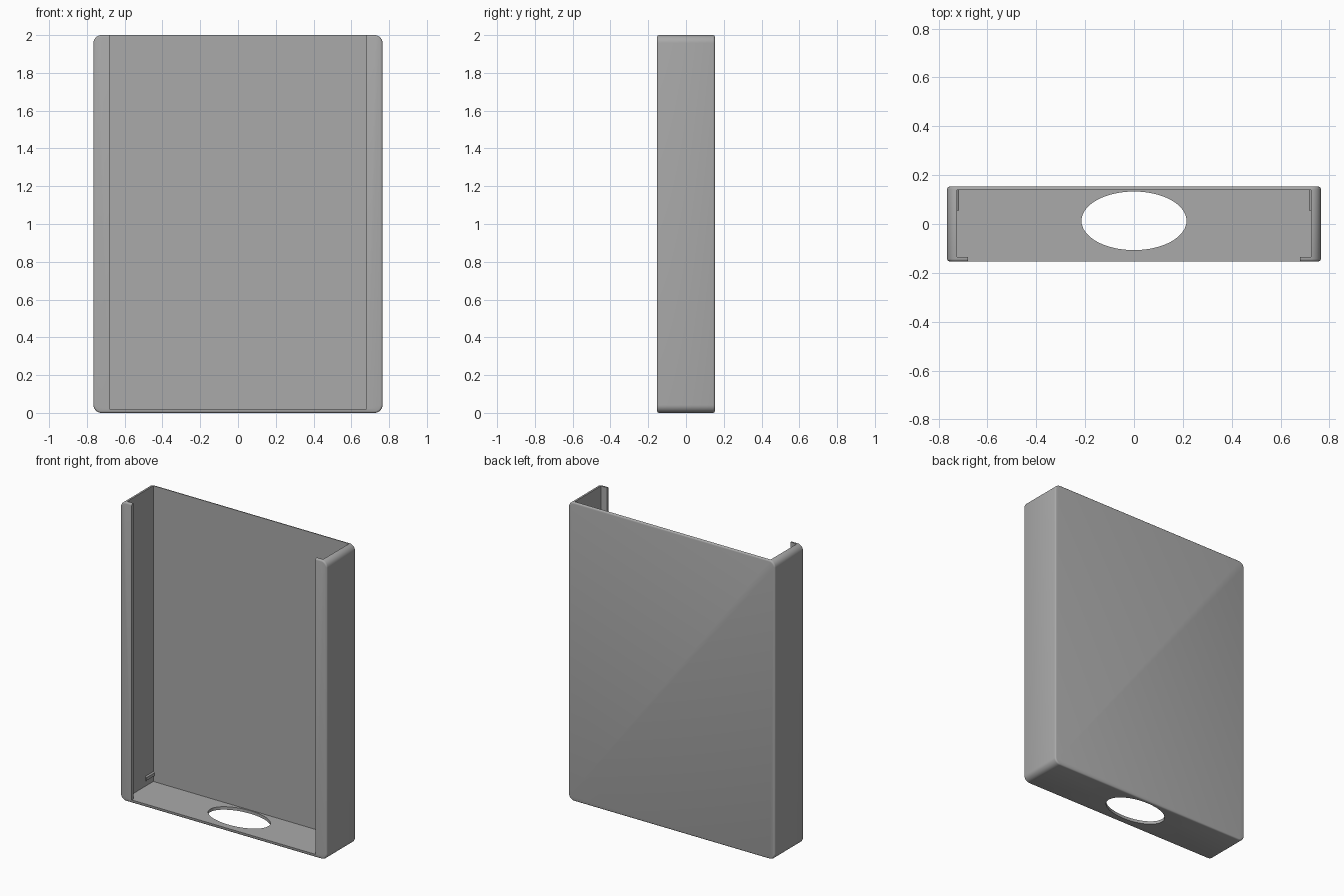
import bpy, bmesh, math

if "Cube" in bpy.data.objects:
    bpy.data.objects.remove(bpy.data.objects["Cube"])

W, D, H = 0.765, 0.153, 2.0      # half width, half depth, height
R = 0.042                        # corner radius seen from the front

grey = bpy.data.materials.new("light_grey")
grey.diffuse_color = (0.4, 0.4, 0.4, 1)
grey.use_nodes = True
grey.node_tree.nodes["Principled BSDF"].inputs["Base Color"].default_value = grey.diffuse_color


def prism(name, points, move):
    """Extrude a closed 3D outline along the vector move."""
    bm = bmesh.new()
    face = bm.faces.new([bm.verts.new(p) for p in points])
    top = bmesh.ops.extrude_face_region(bm, geom=[face])["geom"]
    bmesh.ops.translate(bm, vec=move, verts=[v for v in top if isinstance(v, bmesh.types.BMVert)])
    bmesh.ops.recalc_face_normals(bm, faces=bm.faces)
    mesh = bpy.data.meshes.new(name)
    bm.to_mesh(mesh)
    bm.free()
    mesh.materials.append(grey)
    obj = bpy.data.objects.new(name, mesh)
    bpy.context.collection.objects.link(obj)
    return obj


# Case body: rounded rectangle extruded through the depth
outline = []
for cx, cz, start in ((W - R, H - R, 0), (R - W, H - R, 90), (R - W, R, 180), (W - R, R, 270)):
    for i in range(9):
        a = math.radians(start + i * 90 / 8)
        outline.append((cx + R * math.cos(a), -D, cz + R * math.sin(a)))
case = prism("case", outline, (0, 2 * D, 0))
bevel = case.modifiers.new("soft_edges", "BEVEL")
bevel.width, bevel.segments = 0.01, 3
bevel.limit_method, bevel.angle_limit = "ANGLE", math.radians(60)

# Cavity: T-shaped section leaves the two front lips, open at the top
section = [(-0.68, -0.3), (0.68, -0.3), (0.68, -0.135), (0.725, -0.135),
           (0.725, 0.14), (-0.725, 0.14), (-0.725, -0.135), (-0.68, -0.135)]
cavity = prism("cavity_cutter", [(x, y, 0.02) for x, y in section], (0, 0, 2.2))

# Oval hole through the floor
oval = [(0.215 * math.cos(t), 0.013 + 0.12 * math.sin(t), -0.1)
        for t in (math.tau * i / 64 for i in range(64))]
hole = prism("oval_cutter", oval, (0, 0, 0.3))

for cutter in (cavity, hole):
    cut = case.modifiers.new(cutter.name, "BOOLEAN")
    cut.operation, cut.solver, cut.object = "DIFFERENCE", "EXACT", cutter
    cutter.hide_render = True
    cutter.hide_set(True)

# Apply the cuts, then shade
bpy.context.view_layer.objects.active = case
case.select_set(True)
for name in [m.name for m in case.modifiers]:
    bpy.ops.object.modifier_apply(modifier=name)
bpy.ops.object.shade_smooth_by_angle(angle=math.radians(35))
for cutter in (cavity, hole):
    bpy.data.objects.remove(cutter)

# Small retaining ridges low on the inner side walls
for side, label in ((-1, "left"), (1, "right")):
    ridge = [(side * x, 0.055, z) for x, z in
             ((0.73, 0.05), (0.716, 0.06), (0.716, 0.08), (0.73, 0.09))]
    prism(label + "_ridge", ridge, (0, 0.09, 0))
